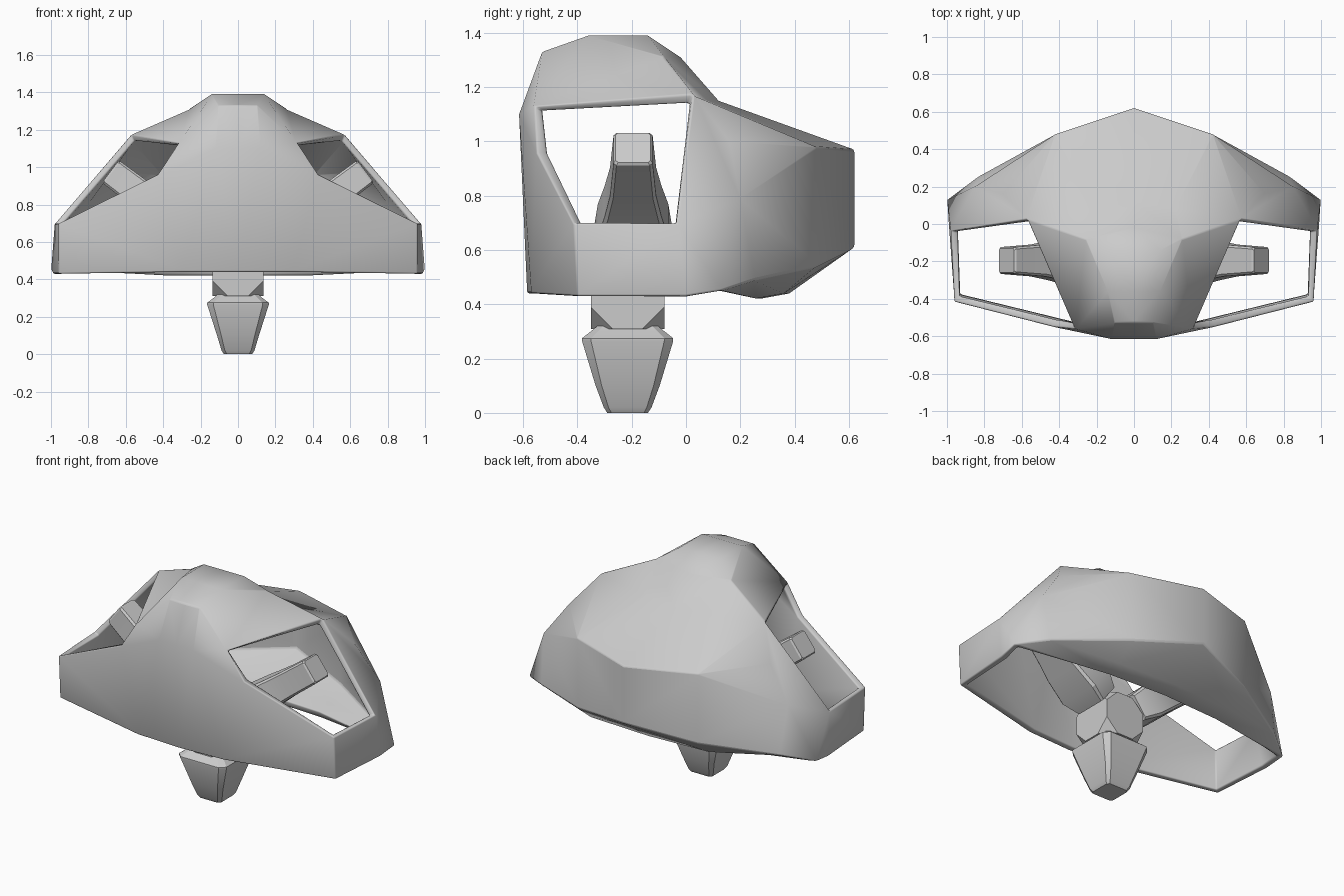
import bpy, bmesh, math
from mathutils import Vector, Matrix

cube = bpy.data.objects.get("Cube")
if cube:
    bpy.data.objects.remove(cube)

grey = bpy.data.materials.new("plain grey")
grey.use_nodes = True
grey.diffuse_color = (0.6, 0.6, 0.6, 1)
grey.node_tree.nodes["Principled BSDF"].inputs["Base Color"].default_value = (0.6, 0.6, 0.6, 1)


def finish(bm, name, angle):
    mesh = bpy.data.meshes.new(name)
    bm.to_mesh(mesh)
    bm.free()
    mesh.materials.append(grey)
    ob = bpy.data.objects.new(name, mesh)
    bpy.context.collection.objects.link(ob)
    bpy.ops.object.select_all(action='DESELECT')
    ob.select_set(True)
    bpy.context.view_layer.objects.active = ob
    bpy.ops.object.shade_smooth_by_angle(angle=math.radians(angle))
    return ob


# Hood shell: corner points of one half, mirrored across x
P = dict(
    # crown and brow
    T0=(0, -.36, 1.39), T1=(.14, -.36, 1.39), U0=(0, -.14, 1.39), U1=(.14, -.14, 1.39),
    H0=(0, -.53, 1.33), H1=(.10, -.53, 1.33), M0=(0, -.615, 1.10), M1=(.12, -.615, 1.10),
    S=(.26, -.08, 1.31), R0=(0, -.02, 1.31), N0=(0, .12, 1.15), N1=(.22, .08, 1.15),
    # side window
    A=(.57, .025, 1.175), B=(.32, -.56, 1.13), C=(.43, -.55, .96), D=(.96, -.415, .70),
    E=(.98, -.035, .70),
    # back band and its turned-under floor
    t0=(0, .62, .97), t1=(.42, .48, .98), Q=(.70, .16, 1.0), W=(.85, .20, .79),
    b0=(0, .62, .61), b1=(.42, .48, .54), b2=(.83, .255, .49), K=(1, .13, .45),
    d0=(0, .38, .44), d1=(.41, .36, .44), c0=(0, .27, .42), c1=(.40, .25, .42),
    # front skirt
    F0=(0, -.585, .44), F1=(.30, -.57, .44), G=(.96, -.40, .43), L=(.99, 0, .43))
FACES = """T0 T1 U1 U0,H0 H1 T1 T0,M0 M1 H1 H0,M1 B H1,H1 B T1,T1 B S,T1 S U1,B A S,
U0 U1 S R0,R0 S N1 N0,S A N1,N0 N1 t1 t0,N1 A t1,A Q t1,A W Q,A E W,Q W t1,
E K W,K b2 W,W b2 b1,W b1 t1,t1 b1 b0 t0,b0 b1 d1 d0,d0 d1 c1 c0,b1 b2 d1,
b2 K c1,b2 c1 d1,E L K,E D G L,D C F1 G,C B M1,C M1 F1,M1 M0 F0 F1"""

bm = bmesh.new()
for side in (1, -1):
    v = {k: bm.verts.new((side * x, y, z)) for k, (x, y, z) in P.items()}
    for f in FACES.replace("\n", "").split(","):
        bm.faces.new([v[k] for k in f.split()])
bmesh.ops.remove_doubles(bm, verts=bm.verts, dist=0.0005)
bmesh.ops.recalc_face_normals(bm, faces=bm.faces)
middle = Vector((0, 0, .8))
if sum(f.normal.dot(f.calc_center_median() - middle) for f in bm.faces) < 0:
    bmesh.ops.reverse_faces(bm, faces=bm.faces)
hood = finish(bm, "hood_shell", 42)
wall = hood.modifiers.new("wall", 'SOLIDIFY')
wall.thickness = 0.04
wall.offset = -1
edge = hood.modifiers.new("soft_edge", 'BEVEL')
edge.width = 0.008
edge.segments = 2
edge.limit_method = 'ANGLE'
edge.angle_limit = math.radians(50)


# Tapered limbs: chamfered rectangles lofted along local z
def limb(name, rings, matrix, chamfer):
    bm = bmesh.new()
    loops = []
    for z, hx, hy in rings:
        c = min(hx, hy) * chamfer
        pts = []
        for sx, sy in ((1, 1), (-1, 1), (-1, -1), (1, -1)):
            pair = [(sx * hx, sy * (hy - c)), (sx * (hx - c), sy * hy)]
            pts += pair if sx * sy > 0 else pair[::-1]
        loops.append([bm.verts.new(matrix @ Vector((x, y, z))) for x, y in pts])
    for lo, hi in zip(loops, loops[1:]):
        for i in range(8):
            j = (i + 1) % 8
            bm.faces.new((lo[i], lo[j], hi[j], hi[i]))
    bm.faces.new(loops[0][::-1])
    bm.faces.new(loops[-1])
    bmesh.ops.recalc_face_normals(bm, faces=bm.faces)
    return finish(bm, name, 25)


HUB_Y = -.215
limb("foot", [(0, .075, .075), (.02, .088, .088), (.1, .112, .118), (.265, .165, .168),
              (.275, .165, .168), (.305, .125, .13), (.33, .10, .10)],
     Matrix.Translation((0, HUB_Y, 0)), 0.2)

for side, label in ((1, "left"), (-1, "right")):
    tilt = Matrix.Rotation(side * math.radians(53), 4, 'Y')
    limb(label + "_arm", [(0, .08, .11), (.1, .10, .145), (.26, .092, .13), (.38, .084, .105),
                          (.5, .078, .085), (.70, .075, .072), (.71, .068, .065)],
         Matrix.Translation((side * .115, HUB_Y + .02, .55)) @ tilt, 0.15)

# Hub block with cut corners
bm = bmesh.new()
bmesh.ops.create_cube(bm, size=0.27, matrix=Matrix.Translation((0, HUB_Y, .445)))
bmesh.ops.bevel(bm, geom=bm.verts[:], offset=0.08, segments=1, affect='VERTICES')
finish(bm, "hub", 20)
